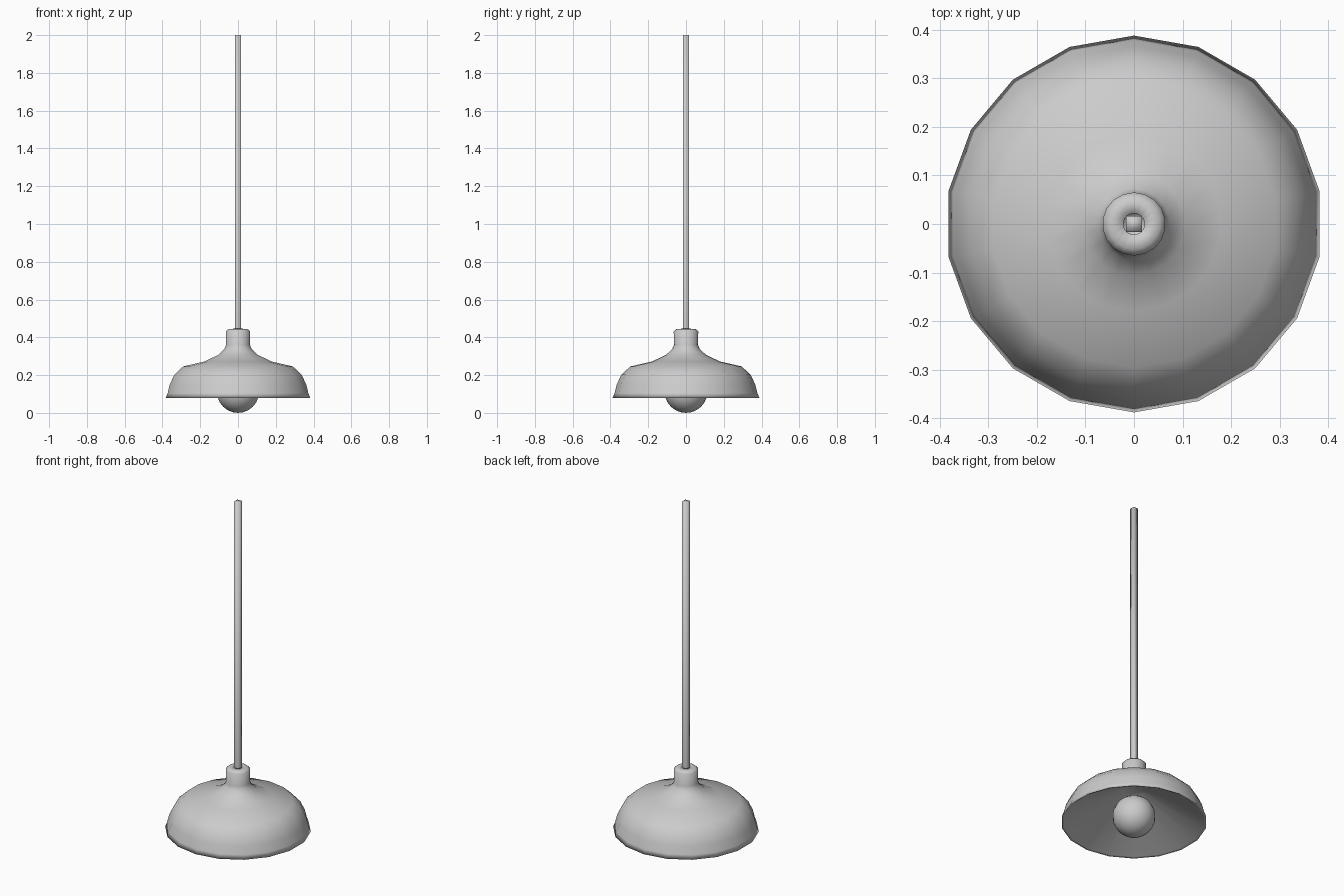
import bpy, bmesh, math
from mathutils import Matrix

cube = bpy.data.objects.get("Cube")
if cube:
    bpy.data.objects.remove(cube, do_unlink=True)

grey = bpy.data.materials.new("plain_grey")
grey.use_nodes = True
grey.diffuse_color = (0.6, 0.6, 0.6, 1)
grey.node_tree.nodes["Principled BSDF"].inputs["Base Color"].default_value = (0.6, 0.6, 0.6, 1)


def finish(name, bm):
    """Turn a bmesh into a smooth-shaded object."""
    mesh = bpy.data.meshes.new(name)
    bm.to_mesh(mesh)
    bm.free()
    mesh.materials.append(grey)
    mesh.shade_smooth()
    obj = bpy.data.objects.new(name, mesh)
    bpy.context.collection.objects.link(obj)


def lathe(name, profile, sides):
    """Revolve (radius, height) points around z, one corner facing +y."""
    bm = bmesh.new()
    verts = [bm.verts.new((0, r, z)) for r, z in profile]
    edges = [bm.edges.new(pair) for pair in zip(verts, verts[1:])]
    bmesh.ops.spin(bm, geom=verts + edges, axis=(0, 0, 1), cent=(0, 0, 0),
                   angle=math.tau, steps=sides, use_duplicate=False)
    bmesh.ops.remove_doubles(bm, verts=bm.verts, dist=0.0005)
    bmesh.ops.recalc_face_normals(bm, faces=bm.faces)
    finish(name, bm)


# Shade: rod socket, cap and outer skin down to the lip, then the conical lining
outer = [(0, 0.425), (0.022, 0.425), (0.022, 0.446), (0.052, 0.443), (0.065, 0.432),
         (0.064, 0.36), (0.073, 0.338), (0.105, 0.308), (0.18, 0.272), (0.295, 0.246),
         (0.342, 0.202), (0.367, 0.15), (0.378, 0.105), (0.388, 0.08)]
lining = [(0.377, 0.083), (0.06, 0.27), (0, 0.275)]
lathe("lamp_shade", outer + lining, 18)

# Bulb: a plain globe resting on the ground plane
radius = 0.114
globe = [(radius * math.sin(math.pi * i / 12), radius - radius * math.cos(math.pi * i / 12))
         for i in range(13)]
lathe("light_bulb", globe, 18)

# Hanging rod: a square bar, open where it enters the cap
bm = bmesh.new()
bmesh.ops.create_cube(bm, size=1, matrix=Matrix.Translation((0, 0, 1.2125))
                      @ Matrix.Diagonal((0.032, 0.032, 1.575, 1)))
bottom = [f for f in bm.faces if f.normal.z < -0.5]
bmesh.ops.delete(bm, geom=bottom, context='FACES_ONLY')
finish("hanging_rod", bm)
